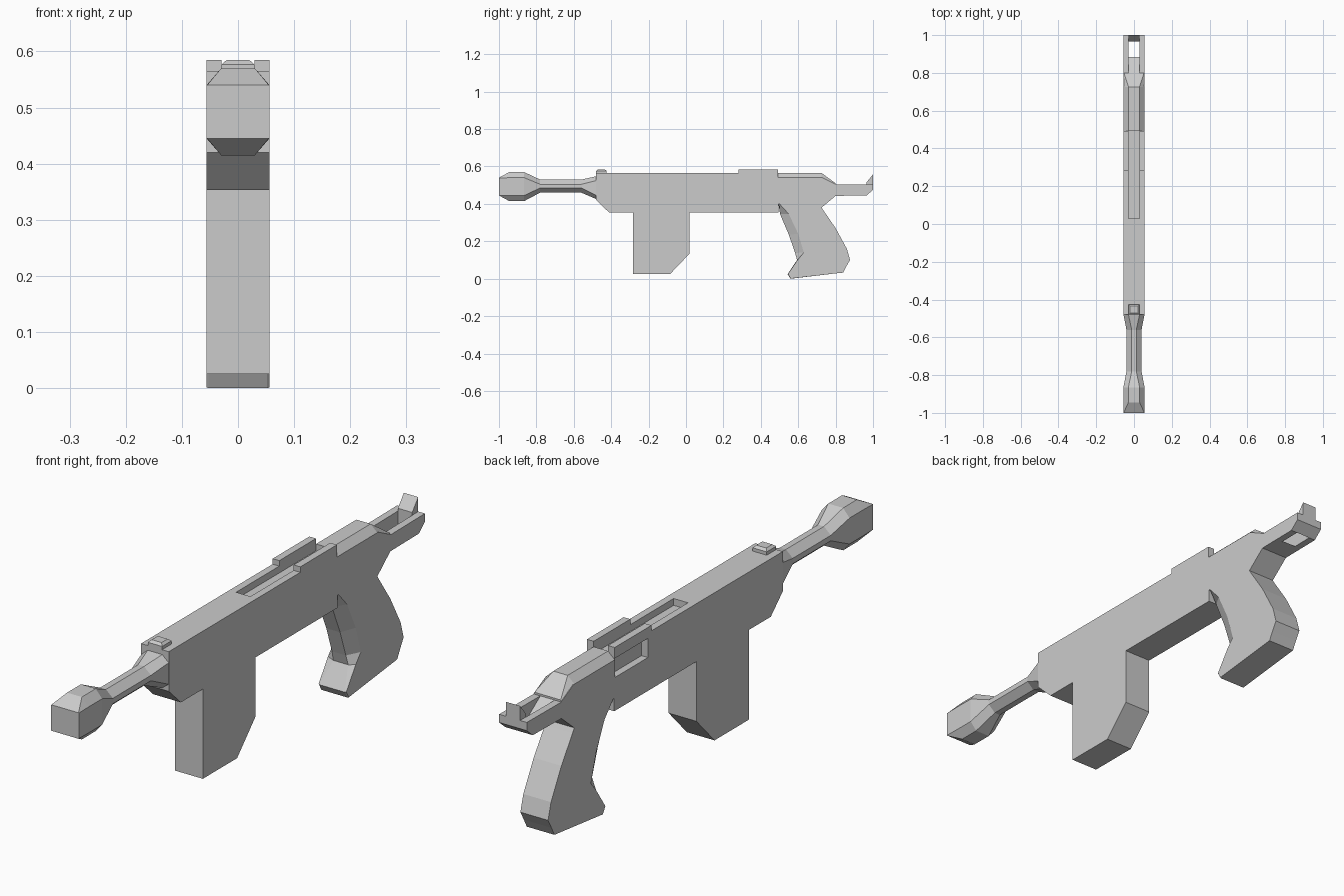
import bpy, bmesh

if "Cube" in bpy.data.objects:
    bpy.data.objects.remove(bpy.data.objects["Cube"])

W = 0.056   # half width of the whole model
N = 0.029   # half width of slots and narrow facets


def loft(name, rings):
    """Skin a list of equal-length point rings and cap both ends."""
    bm = bmesh.new()
    vs = [[bm.verts.new(p) for p in r] for r in rings]
    n = len(rings[0])
    for a, b in zip(vs, vs[1:]):
        for i in range(n):
            j = (i + 1) % n
            bm.faces.new((a[i], a[j], b[j], b[i]))
    bm.faces.new(vs[0])
    bm.faces.new(vs[-1])
    bmesh.ops.recalc_face_normals(bm, faces=bm.faces)
    me = bpy.data.meshes.new(name)
    bm.to_mesh(me)
    bm.free()
    ob = bpy.data.objects.new(name, me)
    bpy.context.collection.objects.link(ob)
    return ob


def prism(name, profile, x0, x1):
    """Extrude a (y, z) side profile across x."""
    return loft(name, [[(x, y, z) for y, z in profile] for x in (x0, x1)])


def box(name, x0, x1, y0, y1, z0, z1):
    return prism(name, [(y0, z0), (y1, z0), (y1, z1), (y0, z1)], x0, x1)


def cut(target, cutter):
    cutter.hide_render = True
    cutter.hide_viewport = True
    m = target.modifiers.new("cut", 'BOOLEAN')
    m.operation = 'DIFFERENCE'
    m.object = cutter
    m.solver = 'EXACT'


def octagon(y, hw, hn, z0, z1, z2, z3):
    right = [(hn, y, z0), (hw, y, z1), (hw, y, z2), (hn, y, z3)]
    return right + [(-x, y, z) for x, y, z in reversed(right)]


# Receiver and magazine share one side profile
body = prism("receiver_and_magazine", [
    (-.48, .42), (-.41, .353), (-.283, .353), (-.283, .025), (-.085, .025),
    (.02, .135), (.02, .353), (.495, .353), (.495, .40), (.725, .38),
    (.80, .443), (.80, .505), (.73, .54), (.492, .54), (.492, .565),
    (-.48, .565)], -W, W)
# Top slot and left-hand side port
cut(body, box("slot_cutter", -N, N, .03, .52, .54, .60))
cut(body, box("port_cutter", -.08, -N - .001, .30, .491, .475, .545))

# Raised rails either side of the slot
for side, s in (("left", -1), ("right", 1)):
    box(f"top_rail_{side}", s * N, s * W, .28, .492, .564, .585)

# Chamfered rear cover
loft("rear_cover", [
    [(-W, y, z0), (W, y, z0), (n, y, z1), (-n, y, z1)]
    for y, n, z0, z1 in ((.492, N, .54, .565), (.725, N, .54, .565),
                         (.80, .053, .504, .51))])

# Rear fork, ramp between the arms and rear tab
for side, s in (("left", -1), ("right", 1)):
    prism(f"rear_arm_{side}", [(.80, .443), (.965, .445), (1, .475), (1, .505),
                               (.80, .503)], s * N, s * W)
prism("rear_ramp", [(.80, .443), (.885, .444), (.80, .503)], -N, N)
prism("rear_tab", [(.965, .445), (1, .475), (1, .558), (.965, .515)], -N, N)

# Front sight block with a tapered top
loft("front_sight", [
    [(-a, y0, z), (a, y0, z), (a, y1, z), (-a, y1, z)]
    for a, y0, y1, z in ((N, -.48, -.425, .564), (N, -.48, -.425, .577),
                         (.02, -.47, -.435, .585))])

# Barrel with flared muzzle and collar
bulge = (W, .03, .415, .445, .54, .57)
tube = (.04, .012, .46, .485, .505, .53)
loft("barrel", [
    octagon(-1, W, .055, .445, .446, .539, .54),
    octagon(-.945, *bulge), octagon(-.865, *bulge),
    octagon(-.78, *tube), octagon(-.56, *tube),
    octagon(-.478, W, .03, .425, .445, .525, .548)])

# Pistol grip: front facet, side edge and back edge at each level
levels = [  # facet half width, front, side, back
    (.028, (.494, .40), (.50, .40), (.725, .381)),
    (.028, (.503, .345), (.55, .345), (.735, .365)),
    (.028, (.55, .235), (.60, .24), (.80, .27)),
    (.028, (.583, .138), (.63, .14), (.86, .16)),
    (.030, (.594, .10), (.60, .105), (.877, .10)),
    (.052, (.543, .025), (.546, .026), (.857, .065)),
    (.052, (.558, 0), (.56, .001), (.84, .033))]
loft("grip", [
    [(-W, *b), (W, *b), (W, *s), (n, *f), (-n, *f), (-W, *s)]
    for n, f, s, b in levels])
